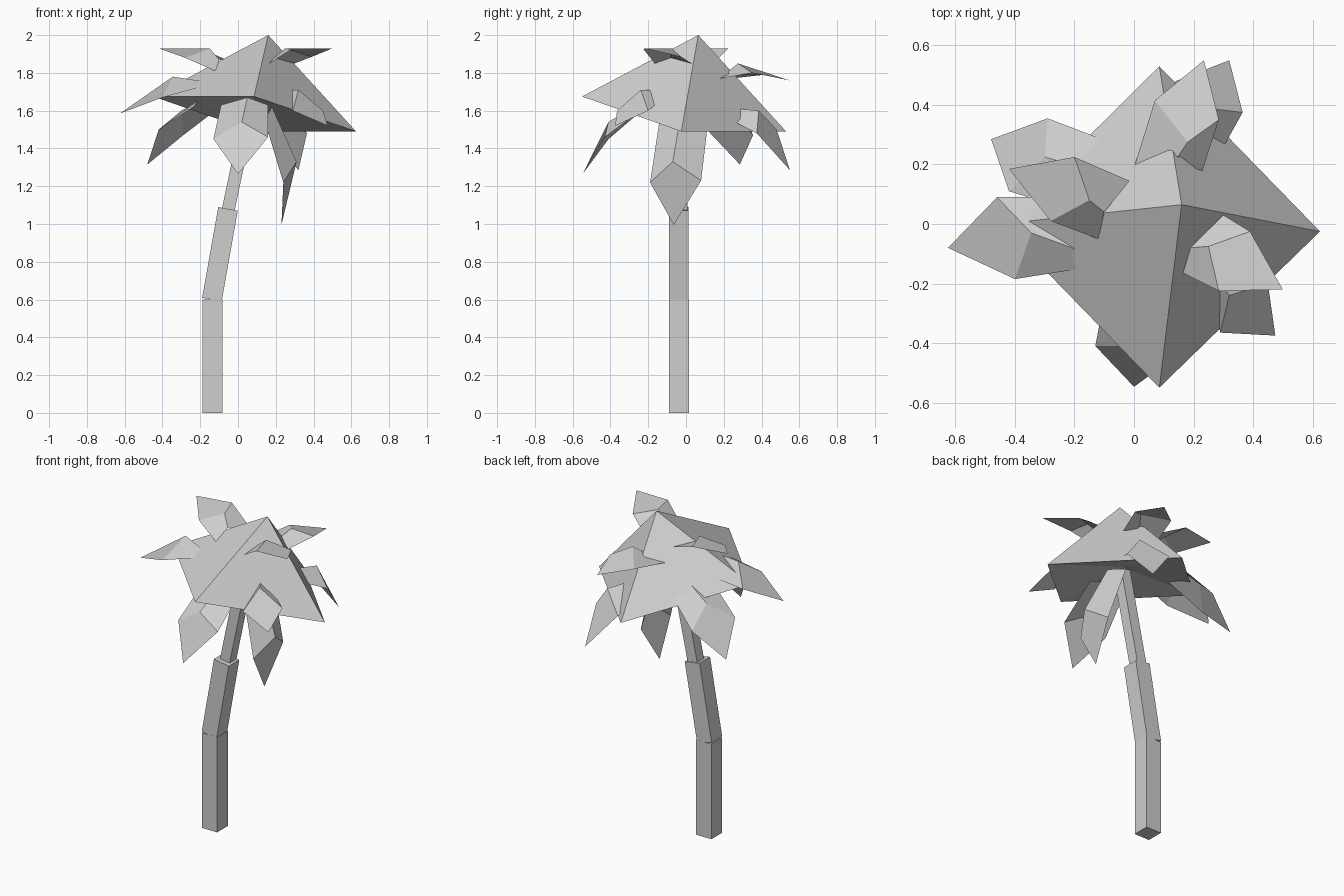
import bpy
import bmesh
from mathutils import Vector

cube = bpy.data.objects.get("Cube")
if cube:
    bpy.data.objects.remove(cube, do_unlink=True)

# One flat colour for the whole tree
grey = bpy.data.materials.new("light_grey")
grey.use_nodes = True
colour = (0.62, 0.62, 0.62, 1)
grey.diffuse_color = colour
grey.node_tree.nodes["Principled BSDF"].inputs["Base Color"].default_value = colour


def add_object(name, bm):
    mesh = bpy.data.meshes.new(name)
    bm.to_mesh(mesh)
    bm.free()
    mesh.materials.append(grey)
    obj = bpy.data.objects.new(name, mesh)
    bpy.context.collection.objects.link(obj)
    return obj


def trunk_piece(name, start, end, width):
    """Square post between two points, with ends square to its own axis."""
    start, end = Vector(start), Vector(end)
    axis = (end - start).normalized()
    depth = Vector((0, width / 2, 0))
    side = depth.cross(axis).normalized() * width / 2
    bm = bmesh.new()
    for point in (start, end):
        for s, d in ((-1, -1), (1, -1), (1, 1), (-1, 1)):
            bm.verts.new(point + side * s + depth * d)
    bmesh.ops.convex_hull(bm, input=bm.verts[:])
    bmesh.ops.dissolve_limit(bm, angle_limit=0.01, verts=bm.verts[:], edges=bm.edges[:])
    bmesh.ops.recalc_face_normals(bm, faces=bm.faces[:])
    return add_object(name, bm)


def leaf(name, root, ridge, tip, edge_a, edge_b):
    """Folded sheet: a panel on each side of the ridge and one kite-shaped end.
    Each edge runs from the root to the widest point."""
    # Order the edges so that the panels face up and outwards
    along = Vector(ridge) - Vector(root)
    if along.cross(Vector(edge_a[1]) - Vector(ridge)).z < 0:
        edge_a, edge_b = edge_b, edge_a
    bm = bmesh.new()
    base, top, end = (bm.verts.new(p) for p in (root, ridge, tip))
    base_a, side_a = (bm.verts.new(p) for p in edge_a)
    base_b, side_b = (bm.verts.new(p) for p in edge_b)
    bm.faces.new((base, top, side_a, base_a))
    bm.faces.new((base, base_b, side_b, top))
    bm.faces.new((top, side_b, end, side_a))
    return add_object(name, bm)


# Trunk in three leaning pieces
trunk_piece("lower_trunk", (-0.135, -0.038, 0), (-0.135, -0.038, 0.6), 0.106)
trunk_piece("middle_trunk", (-0.138, -0.038, 0.6), (-0.053, -0.038, 1.08), 0.105)
trunk_piece("upper_trunk", (-0.055, -0.025, 1.06), (0.07, -0.025, 1.65), 0.068)

# Crown: a tilted pyramid with a hollowed underside
bm = bmesh.new()
apex = bm.verts.new((0.16, 0.065, 2))
hollow = bm.verts.new((0.085, -0.01, 1.67))
rim = [bm.verts.new(p) for p in ((0.625, -0.025, 1.49), (0.085, 0.53, 1.49),
                                 (-0.45, 0.0, 1.675), (0.085, -0.55, 1.675))]
for i in range(4):
    bm.faces.new((rim[i], rim[(i + 1) % 4], apex))
    bm.faces.new((rim[(i + 1) % 4], rim[i], hollow))
add_object("crown", bm)

# Upper leaves, lying on the crown
leaf("left_side_high_leaf", (0.19, -0.08, 1.88), (0.25, -0.075, 1.93), (0.5, -0.22, 1.93),
     ((0.3, 0.03, 1.85), (0.39, -0.025, 1.885)),
     ((0.165, -0.165, 1.85), (0.285, -0.225, 1.925)))
leaf("right_side_high_leaf", (-0.1, 0.04, 1.87), (-0.15, 0.08, 1.93), (-0.42, 0.185, 1.93),
     ((-0.015, 0.145, 1.85), (-0.2, 0.225, 1.93)),
     ((-0.12, -0.05, 1.81), (-0.28, 0.01, 1.88)))
leaf("back_high_leaf", (0.13, 0.2, 1.79), (0.18, 0.275, 1.85), (0.235, 0.55, 1.76),
     ((0, 0.19, 1.765), (0.07, 0.415, 1.79)),
     ((0.23, 0.18, 1.77), (0.285, 0.35, 1.8)))
leaf("right_side_leaf", (-0.18, -0.09, 1.755), (-0.345, -0.03, 1.78), (-0.625, -0.08, 1.585),
     ((-0.25, 0.09, 1.7), (-0.46, 0.09, 1.68)),
     ((-0.18, -0.15, 1.73), (-0.4, -0.185, 1.67)))
leaf("front_left_leaf", (0.27, -0.16, 1.71), (0.32, -0.24, 1.71), (0.475, -0.375, 1.52),
     ((0.34, -0.14, 1.65), (0.45, -0.2, 1.6)),
     ((0.26, -0.22, 1.65), (0.29, -0.365, 1.6)))

# Lower leaves, spreading from the top of the trunk
leaf("front_low_leaf", (0.05, -0.2, 1.67), (0.02, -0.41, 1.54), (0, -0.547, 1.265),
     ((-0.09, -0.2, 1.63), (-0.13, -0.41, 1.45)),
     ((0.16, -0.2, 1.63), (0.16, -0.43, 1.46)))
leaf("left_side_low_leaf", (0.18, -0.02, 1.62), (0.31, -0.07, 1.33), (0.23, -0.065, 0.995),
     ((0.14, -0.14, 1.55), (0.24, -0.19, 1.22)),
     ((0.16, 0.12, 1.57), (0.26, 0.08, 1.23)))
leaf("back_low_leaf", (0.2, 0.23, 1.615), (0.28, 0.385, 1.6), (0.32, 0.55, 1.285),
     ((0.29, 0.24, 1.55), (0.365, 0.375, 1.48)),
     ((0.08, 0.3, 1.56), (0.14, 0.48, 1.5)))
leaf("back_right_low_leaf", (-0.14, 0.18, 1.68), (-0.3, 0.225, 1.6), (-0.48, 0.285, 1.315),
     ((-0.12, 0.29, 1.6), (-0.29, 0.355, 1.47)),
     ((-0.22, 0.05, 1.65), (-0.42, 0.11, 1.5)))
